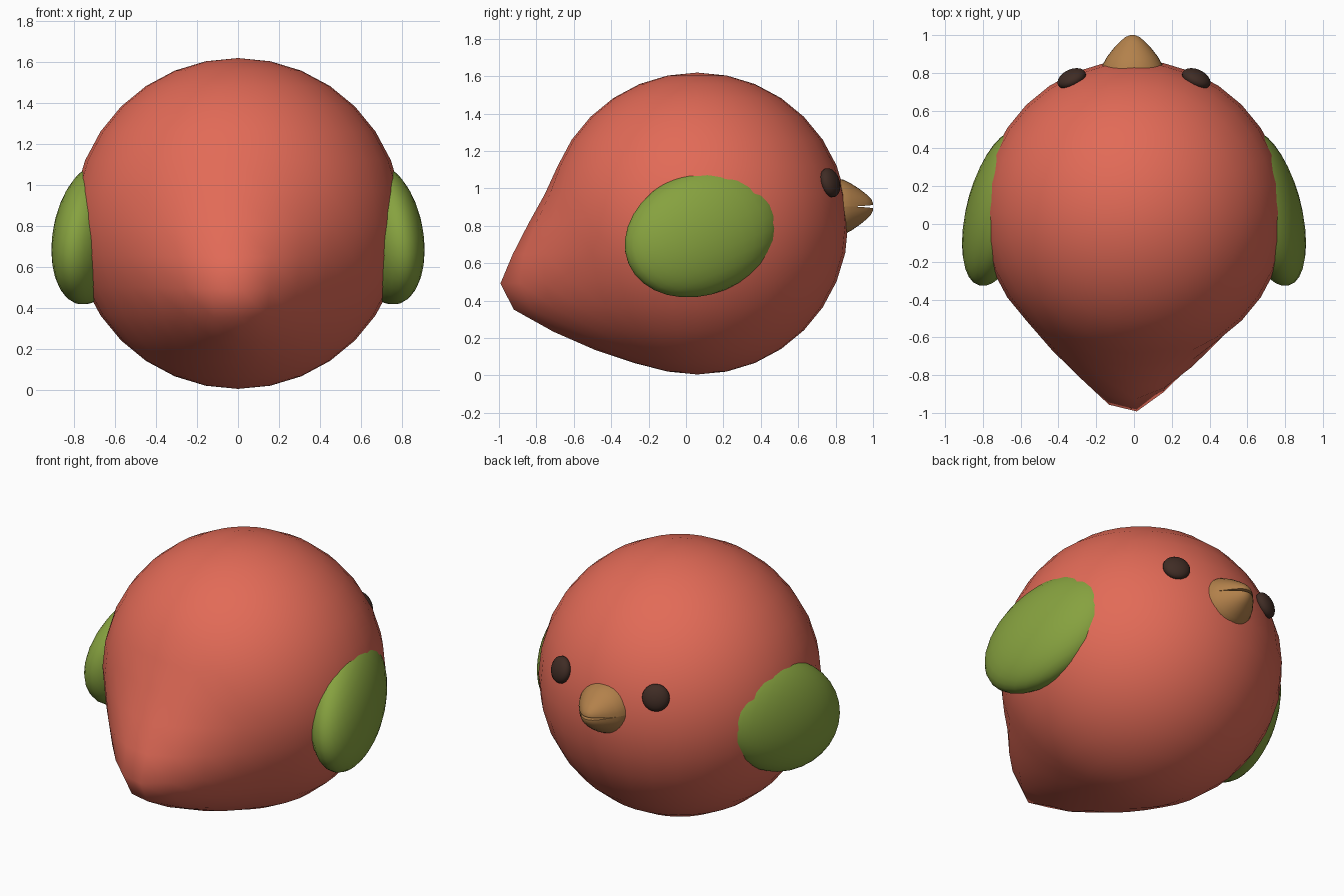
import bpy, bmesh, math
from mathutils import Matrix, Vector

if "Cube" in bpy.data.objects:
    bpy.data.objects.remove(bpy.data.objects["Cube"])


def material(name, rgb):
    m = bpy.data.materials.new(name)
    m.diffuse_color = (*rgb, 1)
    m.use_nodes = True
    m.node_tree.nodes["Principled BSDF"].inputs["Base Color"].default_value = m.diffuse_color
    return m


RED = material("coral_red", (0.76, 0.145, 0.095))
GREEN = material("leaf_green", (0.24, 0.36, 0.05))
TAN = material("beak_tan", (0.45, 0.22, 0.07))
DARK = material("dark_brown", (0.05, 0.025, 0.018))


def finish(name, bm, mat, angle=180):
    bmesh.ops.recalc_face_normals(bm, faces=bm.faces)
    me = bpy.data.meshes.new(name)
    bm.to_mesh(me)
    bm.free()
    me.materials.append(mat)
    ob = bpy.data.objects.new(name, me)
    bpy.context.collection.objects.link(ob)
    bpy.ops.object.select_all(action='DESELECT')
    bpy.context.view_layer.objects.active = ob
    ob.select_set(True)
    bpy.ops.object.shade_smooth_by_angle(angle=math.radians(angle))
    return ob


def ellipsoid(name, centre, radii, rot, mat, segs=32):
    bm = bmesh.new()
    bmesh.ops.create_uvsphere(bm, u_segments=segs, v_segments=segs // 2, radius=1)
    bm.transform(Matrix.Translation(centre) @ rot @ Matrix.Diagonal((*radii, 1)))
    return finish(name, bm, mat)


# Body: a sphere with the low side at -y pulled out into a blunt tail
R = 0.807
C = Vector((0, 0.06, 0.812))
bm = bmesh.new()
bmesh.ops.create_uvsphere(bm, u_segments=32, v_segments=16, radius=R)
bm.transform(Matrix.Translation(C))
pull = Vector((-0.05, -0.65, 0.43))
for v in bm.verts:
    d = (v.co - pull).length
    w = min(1, max(0, 1 - (d - 0.085) / 0.55)) ** 1.4
    v.co += w * Vector((0.015, -0.315, -0.012))
finish("body", bm, RED)

# Wings and eyes, mirrored left and right
for side, label in ((1, "right"), (-1, "left")):
    wing_rot = (Matrix.Rotation(math.radians(22.8), 4, 'X')
                @ Matrix.Rotation(math.radians(14.8 * side), 4, 'Z'))
    ellipsoid(label + "_wing", (0.711 * side, 0.085, 0.762),
              (0.171, 0.44, 0.329), wing_rot, GREEN)

    eye = Vector((0.33 * side, 0.77, 1.03))
    eye_rot = (eye - C).to_track_quat('Z', 'Y').to_matrix().to_4x4()
    ellipsoid(label + "_eye", eye, (0.08, 0.08, 0.045), eye_rot, DARK, 24)

# Beak: two half-round jaws that part slightly towards the tip
PROFILE = [(0.74, 0.175), (0.84, 0.16), (0.885, 0.135), (0.93, 0.10),
           (0.965, 0.067), (0.99, 0.037), (1.0, 0.012)]


def jaw(name, sign, height):
    bm = bmesh.new()
    n = 16
    rings = []
    for y, r in PROFILE:
        gap = sign * max(0, (y - 0.91) / 0.09) * 0.008
        rings.append([bm.verts.new((-0.008 + r * math.cos(math.pi * i / n), y,
                                    0.903 + gap + sign * r * height * math.sin(math.pi * i / n)))
                      for i in range(n + 1)])
    for a, b in zip(rings, rings[1:]):
        for i in range(n):
            bm.faces.new((a[i], a[i + 1], b[i + 1], b[i]))
        bm.faces.new((a[n], a[0], b[0], b[n]))
    bm.faces.new(rings[0])
    bm.faces.new(rings[-1])
    finish(name, bm, TAN, 40)


jaw("upper_beak", 1, 0.9)
jaw("lower_beak", -1, 0.95)
